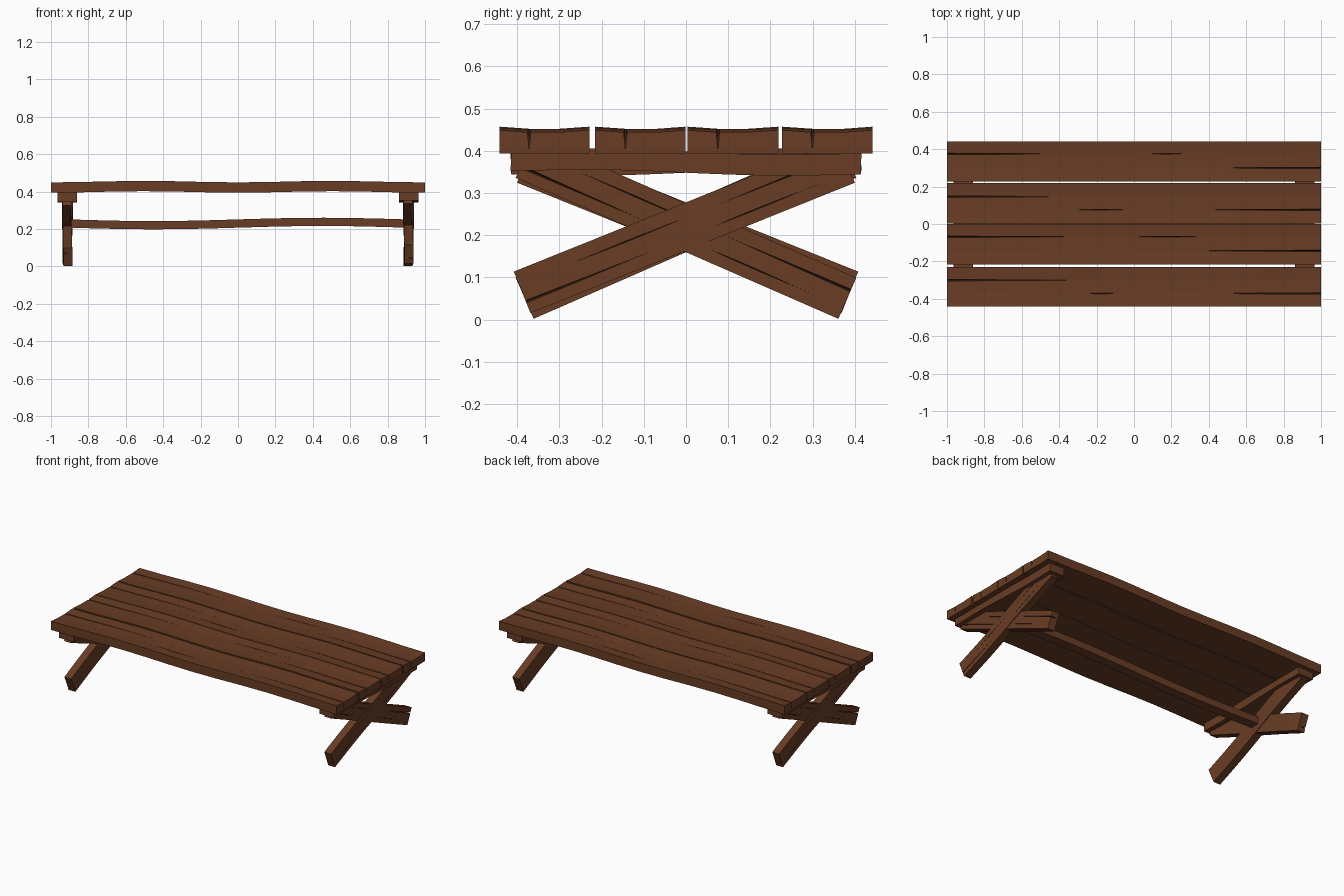
import bpy, bmesh
from math import radians, sin, cos, pi
from mathutils import Matrix, Vector

if "Cube" in bpy.data.objects:
    bpy.data.objects.remove(bpy.data.objects["Cube"])

wood = bpy.data.materials.new("brown_wood")
wood.diffuse_color = (0.14, 0.046, 0.018, 1)
wood.use_nodes = True
wood.node_tree.nodes["Principled BSDF"].inputs["Base Color"].default_value = wood.diffuse_color

STATIONS = [-1, -0.85, -0.68, -0.51, -0.34, -0.17, 0, 0.17, 0.34, 0.51, 0.68, 0.85, 1]


def crack_size(spans, t):
    # End cracks taper inward, inner cracks are widest in their middle
    for a, b in spans:
        if a <= t <= b:
            if b == 1:
                return (t - a) / (b - a)
            if a == -1:
                return (b - t) / (b - a)
            return 0.5 * min(t - a, b - t) / ((b - a) / 2)
    return 0


def board(name, length, width, thick, matrix, cracks=(), bend=lambda t: (0, 0), cup=0.0, gap=0.004):
    # Sawn board lofted along local x, with V cracks cut in its +z face
    bm = bmesh.new()
    rings = []
    for t in STATIONS:
        dy, dz = bend(t)
        h = width / 2
        pts = [(-h, -thick / 2), (h, -thick / 2), (h, thick / 2 + cup)]
        for y, spans in sorted(cracks, key=lambda c: -c[0]):
            s = crack_size(spans, t)
            top = thick / 2
            pts += [(y + gap * s, top), (y, top - thick * 0.85 * s), (y - gap * s, top)]
        pts.append((-h, thick / 2 + cup))
        rings.append([bm.verts.new((t * length / 2, y + dy, z + dz)) for y, z in pts])
    n = len(rings[0])
    for a, b in zip(rings, rings[1:]):
        for i in range(n):
            j = (i + 1) % n
            bm.faces.new((a[i], a[j], b[j], b[i]))
    bm.faces.new(rings[0])
    bm.faces.new(rings[-1])
    bmesh.ops.remove_doubles(bm, verts=bm.verts, dist=1e-5)
    bmesh.ops.recalc_face_normals(bm, faces=bm.faces)
    bm.transform(matrix)
    me = bpy.data.meshes.new(name)
    bm.to_mesh(me)
    bm.free()
    me.materials.append(wood)
    ob = bpy.data.objects.new(name, me)
    bpy.context.collection.objects.link(ob)
    return ob


# Tabletop planks, every second one turned end for end
plank_cracks = [
    [(-0.036, [(-0.36, 0), (0.32, 1)]), (0.035, [(-1, -0.32)])],
    [(-0.035, [(0.32, 1)]), (0.04, [(-1, -0.32), (0, 0.36)])],
]


def plank_bend(t):
    return 0, 0.004 * (1 - cos(2 * pi * t)) - 0.001


for i, (y0, y1) in enumerate([(-0.442, -0.229), (-0.216, -0.001), (0.004, 0.219), (0.227, 0.442)]):
    board(f"top_plank_{i + 1}", 2.0, y1 - y0, 0.05,
          Matrix.Translation((0, (y0 + y1) / 2, 0.420)),
          plank_cracks[i % 2], plank_bend, cup=0.005)


def along_y(x, y, z, degrees):
    # Board axis in the y-z plane, cracked face turned outward (+x)
    c, s = cos(radians(degrees)), sin(radians(degrees))
    m = Matrix(((0, 0, 1), (c, -s, 0), (s, c, 0))).to_4x4()
    return Matrix.Translation((x, y, z)) @ m


# End frames: batten and crossed legs, second frame turned half round
leg_cracks = [(-0.024, [(-1, -0.3), (0.17, 0.7)]), (0.02, [(-0.6, 0), (0.3, 1)])]
for side, turn in (("right", 0), ("left", pi)):
    r = Matrix.Rotation(turn, 4, 'Z')
    board(f"{side}_batten", 0.83, 0.05, 0.104, r @ along_y(0.912, 0, 0.373, -0.5),
          bend=lambda t: (-0.005 * sin(pi * t), 0))
    board(f"{side}_leg_a", 0.834, 0.106, 0.048, r @ along_y(0.910, 0, 0.2175, -23.6),
          leg_cracks, lambda t: (0, 0.003 * sin(pi * t)), gap=0.003)
    board(f"{side}_leg_b", 0.828, 0.106, 0.048, r @ along_y(0.914, -0.004, 0.219, 21.9),
          leg_cracks, lambda t: (0, 0.003 * sin(pi * t)), gap=0.003)

# Long stretcher between the leg crossings
board("stretcher", 1.80, 0.06, 0.044, Matrix.Translation((0, 0, 0.229)),
      bend=lambda t: (0, 0.009 * sin(pi * t)))
